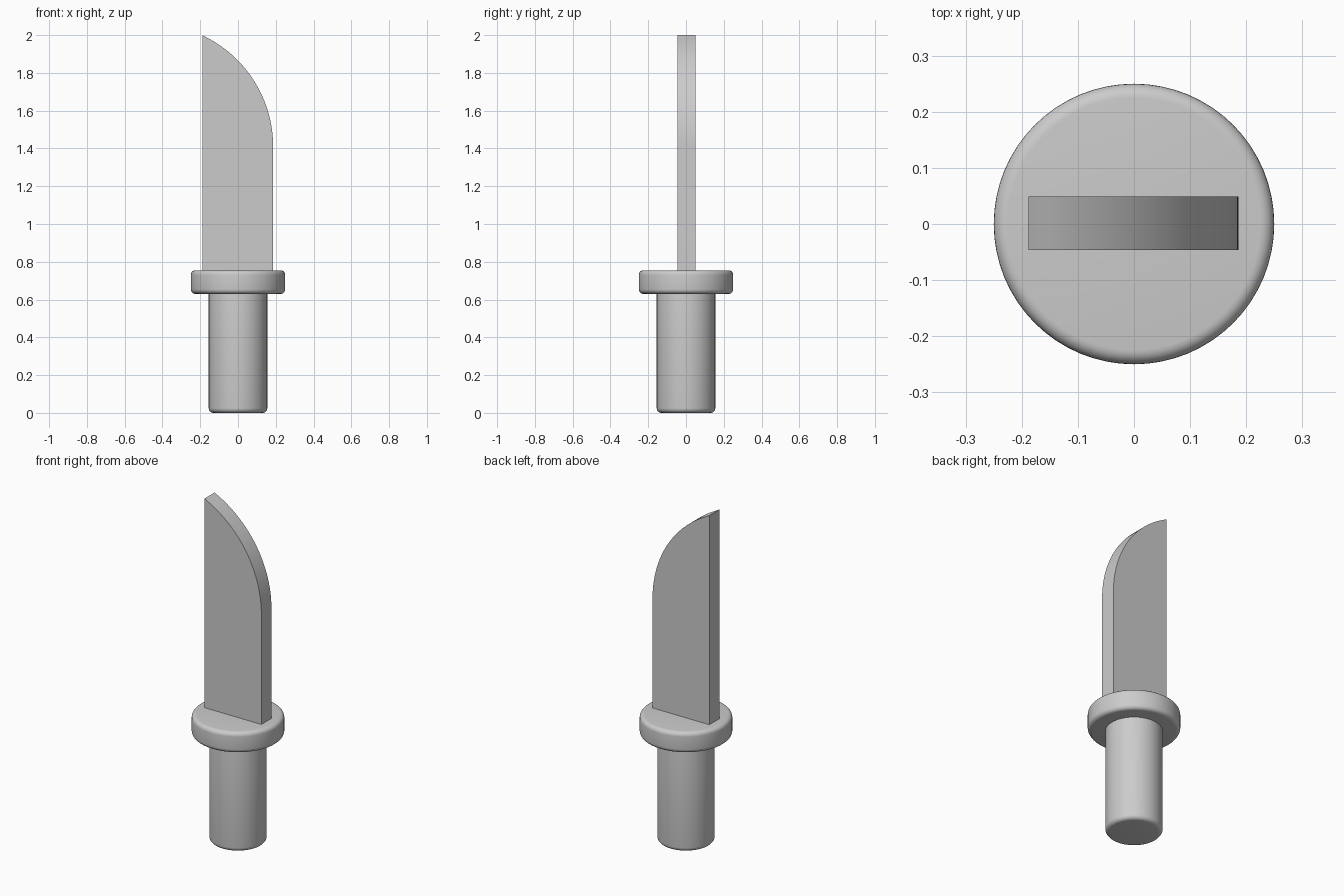
import bpy, bmesh, math

if "Cube" in bpy.data.objects:
    bpy.data.objects.remove(bpy.data.objects["Cube"])

steel = bpy.data.materials.new("grey")
steel.diffuse_color = (0.6, 0.6, 0.6, 1)
steel.use_nodes = True
steel.node_tree.nodes["Principled BSDF"].inputs["Base Color"].default_value = steel.diffuse_color


def make_object(name, bm):
    bmesh.ops.recalc_face_normals(bm, faces=bm.faces)
    mesh = bpy.data.meshes.new(name)
    bm.to_mesh(mesh)
    bm.free()
    mesh.materials.append(steel)
    obj = bpy.data.objects.new(name, mesh)
    bpy.context.collection.objects.link(obj)
    bpy.ops.object.select_all(action='DESELECT')
    obj.select_set(True)
    bpy.context.view_layer.objects.active = obj
    bpy.ops.object.shade_smooth_by_angle(angle=math.radians(30))
    return obj


def rounded_cylinder(name, radius, z0, z1, r_low, r_high, sides=64, steps=6):
    """Solid disc or rod whose rims are rounded by quarter circles."""
    profile = [(radius - r_low + r_low * math.sin(a), z0 + r_low - r_low * math.cos(a))
               for a in (math.pi / 2 * i / steps for i in range(steps + 1))]
    profile += [(radius - r_high + r_high * math.cos(a), z1 - r_high + r_high * math.sin(a))
                for a in (math.pi / 2 * i / steps for i in range(steps + 1))]
    bm = bmesh.new()
    rings = [[bm.verts.new((r * math.cos(t), r * math.sin(t), z))
              for t in (2 * math.pi * k / sides for k in range(sides))]
             for r, z in profile]
    for low, high in zip(rings, rings[1:]):
        for k in range(sides):
            n = (k + 1) % sides
            bm.faces.new((low[k], low[n], high[n], high[k]))
    bm.faces.new(rings[0][::-1])
    bm.faces.new(rings[-1])
    return make_object(name, bm)


# Handle and guard
rounded_cylinder("handle", 0.155, 0.0, 0.64, 0.025, 0.005)
rounded_cylinder("guard", 0.25, 0.63, 0.755, 0.025, 0.025)

# Blade: straight spine, cutting edge curving up to the point
left, right, curve_z, r = -0.188, 0.186, 1.41, 0.65
tip_angle = math.asin((2.0 - curve_z) / r)
outline = [(left, 0.74), (right, 0.74)]
for i in range(33):
    a = tip_angle * i / 32
    outline.append((right - r + r * math.cos(a), curve_z + r * math.sin(a)))
outline[-1] = (left, 2.0)
bm = bmesh.new()
side = bm.faces.new([bm.verts.new((x, -0.046, z)) for x, z in outline])
grown = bmesh.ops.extrude_face_region(bm, geom=[side], use_keep_orig=True)
verts = [g for g in grown["geom"] if isinstance(g, bmesh.types.BMVert)]
bmesh.ops.translate(bm, verts=verts, vec=(0, 0.095, 0))
make_object("blade", bm)
